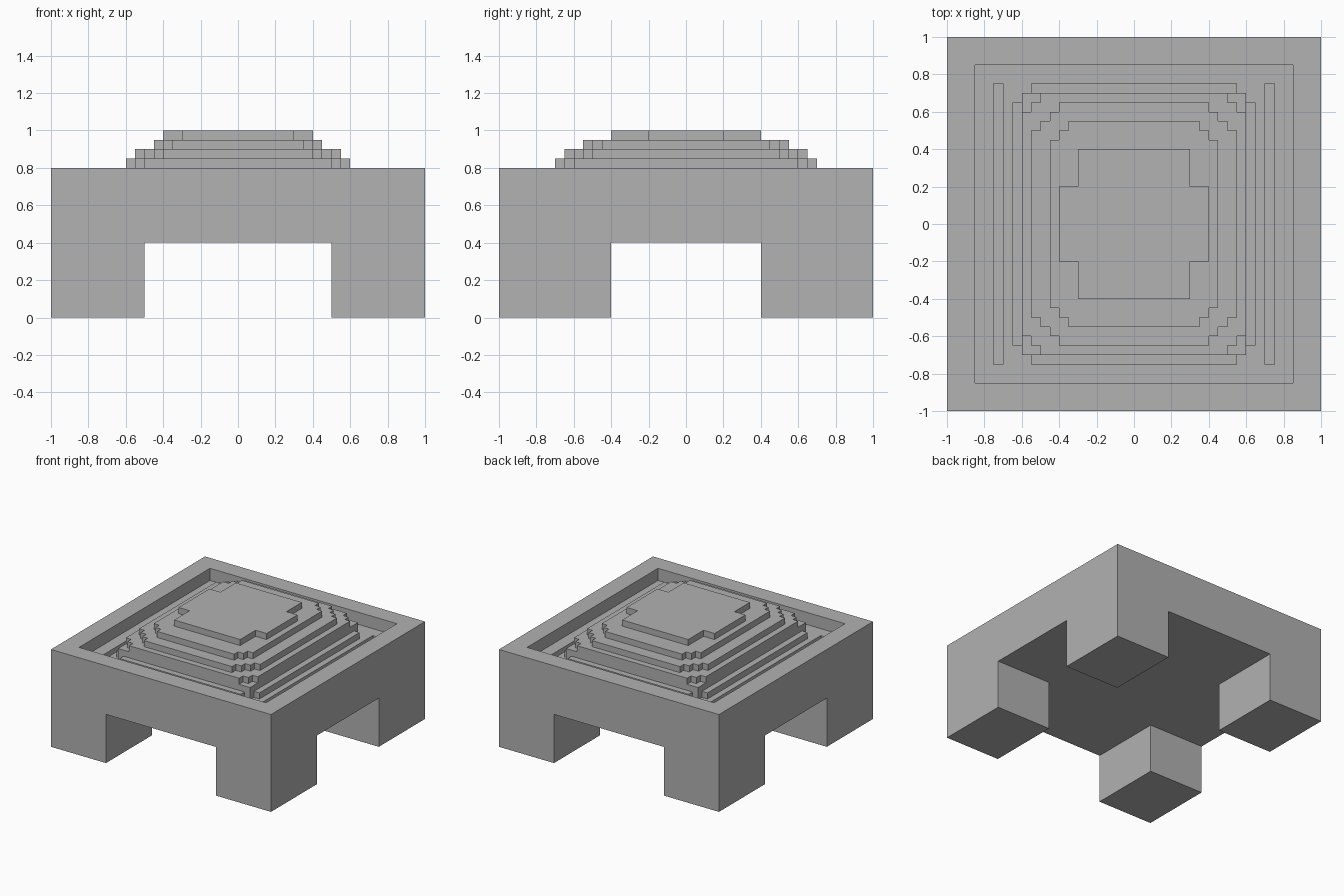
import bpy
import bmesh

old = bpy.data.objects.get("Cube")
if old:
    bpy.data.objects.remove(old, do_unlink=True)

STONE = (0.445, 0.445, 0.445, 1.0)
stone = bpy.data.materials.new("grey stone")
stone.use_nodes = True
stone.diffuse_color = STONE
stone.node_tree.nodes["Principled BSDF"].inputs["Base Color"].default_value = STONE


def add_object(name, bm):
    bmesh.ops.recalc_face_normals(bm, faces=bm.faces)
    mesh = bpy.data.meshes.new(name)
    bm.to_mesh(mesh)
    bm.free()
    mesh.materials.append(stone)
    obj = bpy.data.objects.new(name, mesh)
    bpy.context.scene.collection.objects.link(obj)
    return obj


def box(name, low, high):
    bm = bmesh.new()
    bmesh.ops.create_cube(bm, size=1)
    for v in bm.verts:
        v.co = [high[i] if v.co[i] > 0 else low[i] for i in range(3)]
    return add_object(name, bm)


def carve(obj, low, high):
    """Cut a box out of obj and discard the cutter."""
    cutter = box("cutter", low, high)
    cutter.hide_render = True
    mod = obj.modifiers.new("carve", "BOOLEAN")
    mod.operation = "DIFFERENCE"
    mod.solver = "EXACT"
    mod.object = cutter
    bpy.context.view_layer.objects.active = obj
    bpy.ops.object.modifier_apply(modifier=mod.name)
    bpy.data.objects.remove(cutter, do_unlink=True)


def tier(name, corners, z, height):
    """Extrude a notched outline; corners run from wide-x to wide-y."""
    quarter = []
    for i, (x, y) in enumerate(corners):
        if i:
            quarter.append((x, corners[i - 1][1]))
        quarter.append((x, y))
    back = quarter[::-1]
    outline = (quarter + [(-x, y) for x, y in back]
               + [(-x, -y) for x, y in quarter] + [(x, -y) for x, y in back])
    bm = bmesh.new()
    base = bm.faces.new([bm.verts.new((x, y, z)) for x, y in outline])
    top = bmesh.ops.extrude_face_region(bm, geom=[base], use_keep_orig=True)
    for v in top["geom"]:
        if isinstance(v, bmesh.types.BMVert):
            v.co.z += height
    return add_object(name, bm)


# Block with four corner legs
block = box("block_base", (-1, -1, 0), (1, 1, 0.8))
carve(block, (-0.5, -2, -1), (0.5, 2, 0.4))
carve(block, (-2, -0.4, -1), (2, 0.4, 0.4))

# Sunken tray with a narrow groove along each side
carve(block, (-0.85, -0.85, 0.7), (0.85, 0.85, 1))
for low, high in ((-0.75, -0.7), (0.7, 0.75)):
    carve(block, (low, -0.75, 0.65), (high, 0.75, 0.75))

# Stepped mound, from the widest layer to the cap
STEP = 0.05
layers = [
    [(0.65, 0.65), (0.6, 0.7), (0.55, 0.75)],
    [(0.6, 0.7)],
    [(0.6, 0.6), (0.55, 0.65), (0.5, 0.7)],
    [(0.55, 0.5), (0.5, 0.55), (0.45, 0.6), (0.4, 0.65)],
    [(0.45, 0.45), (0.4, 0.5), (0.35, 0.55)],
    [(0.4, 0.2), (0.3, 0.4)],
]
for i, corners in enumerate(layers):
    tier(f"mound_layer_{i + 1}", corners, 0.7 + i * STEP, STEP)
